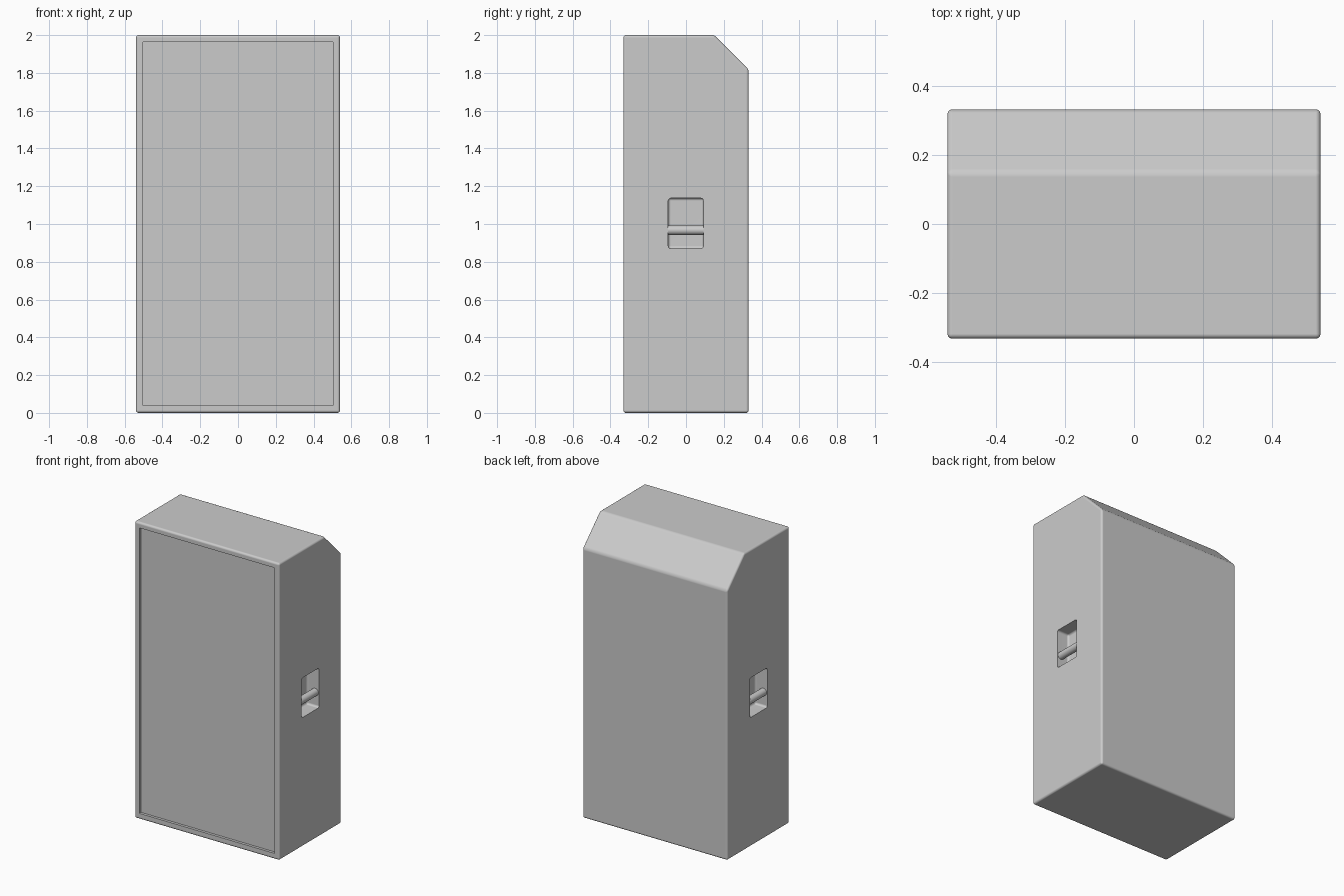
import bpy
import bmesh
from math import radians
from mathutils import Matrix, Vector

if "Cube" in bpy.data.objects:
    bpy.data.objects.remove(bpy.data.objects["Cube"])

HALF_W, HALF_D, HEIGHT = 0.54, 0.332, 2.0
CHAMFER = 0.182

grey = bpy.data.materials.new("cabinet grey")
grey.use_nodes = True
colour = (0.6, 0.6, 0.6, 1)
grey.diffuse_color = colour
grey.node_tree.nodes["Principled BSDF"].inputs["Base Color"].default_value = colour


def finish(name, bm):
    """Turn a bmesh into a linked, painted object."""
    bmesh.ops.recalc_face_normals(bm, faces=bm.faces)
    mesh = bpy.data.meshes.new(name)
    bm.to_mesh(mesh)
    bm.free()
    mesh.materials.append(grey)
    obj = bpy.data.objects.new(name, mesh)
    bpy.context.collection.objects.link(obj)
    return obj


def round_edges(bm, width, segments):
    bmesh.ops.bevel(bm, geom=bm.edges[:], offset=width, segments=segments,
                    profile=0.5, affect='EDGES')


def box(name, low, high, rounding=0):
    low, high = Vector(low), Vector(high)
    bm = bmesh.new()
    bmesh.ops.create_cube(bm, size=1, matrix=Matrix.Translation((low + high) / 2)
                          @ Matrix.Diagonal((high - low).to_4d()))
    if rounding:
        round_edges(bm, rounding, 3)
    return finish(name, bm)


def select_only(obj):
    bpy.ops.object.select_all(action='DESELECT')
    obj.select_set(True)
    bpy.context.view_layer.objects.active = obj


def cut(target, cutter):
    mod = target.modifiers.new("cut", 'BOOLEAN')
    mod.operation = 'DIFFERENCE'
    mod.solver = 'EXACT'
    mod.object = cutter
    select_only(target)
    bpy.ops.object.modifier_apply(modifier=mod.name)
    bpy.data.objects.remove(cutter)


def smooth(obj):
    select_only(obj)
    bpy.ops.object.shade_smooth_by_angle(angle=radians(35))
    mod = obj.modifiers.new("flat panels", 'WEIGHTED_NORMAL')
    mod.keep_sharp = True


# Cabinet: side profile with a sloped upper back edge, extruded across
profile = [(-HALF_D, 0), (HALF_D, 0), (HALF_D, HEIGHT - CHAMFER),
           (HALF_D - CHAMFER, HEIGHT), (-HALF_D, HEIGHT)]
bm = bmesh.new()
side = bm.faces.new([bm.verts.new((-HALF_W, y, z)) for y, z in profile])
extruded = bmesh.ops.extrude_face_region(bm, geom=[side])["geom"]
bmesh.ops.translate(bm, vec=(2 * HALF_W, 0, 0),
                    verts=[v for v in extruded if isinstance(v, bmesh.types.BMVert)])
bmesh.ops.recalc_face_normals(bm, faces=bm.faces)
round_edges(bm, 0.014, 4)
cabinet = finish("cabinet", bm)

# Shallow recess that leaves a frame around the front panel
cut(cabinet, box("recess_cutter", (-0.503, -HALF_D - 0.1, 0.04),
                 (0.503, -HALF_D + 0.018, 1.963)))

# Handle pocket and grip bar on each side
for label, s in (("left", 1), ("right", -1)):
    xs = sorted((s * (HALF_W - 0.09), s * (HALF_W + 0.1)))
    cut(cabinet, box("pocket_cutter", (xs[0], -0.094, 0.87),
                     (xs[1], 0.092, 1.137), 0.014))
    bm = bmesh.new()
    bmesh.ops.create_cone(bm, cap_ends=True, segments=24, radius1=0.025,
                          radius2=0.025, depth=0.2,
                          matrix=Matrix.Translation((s * (HALF_W - 0.03), 0, 0.967))
                          @ Matrix.Rotation(radians(90), 4, 'X'))
    smooth(finish(label + "_handle_bar", bm))

smooth(cabinet)
